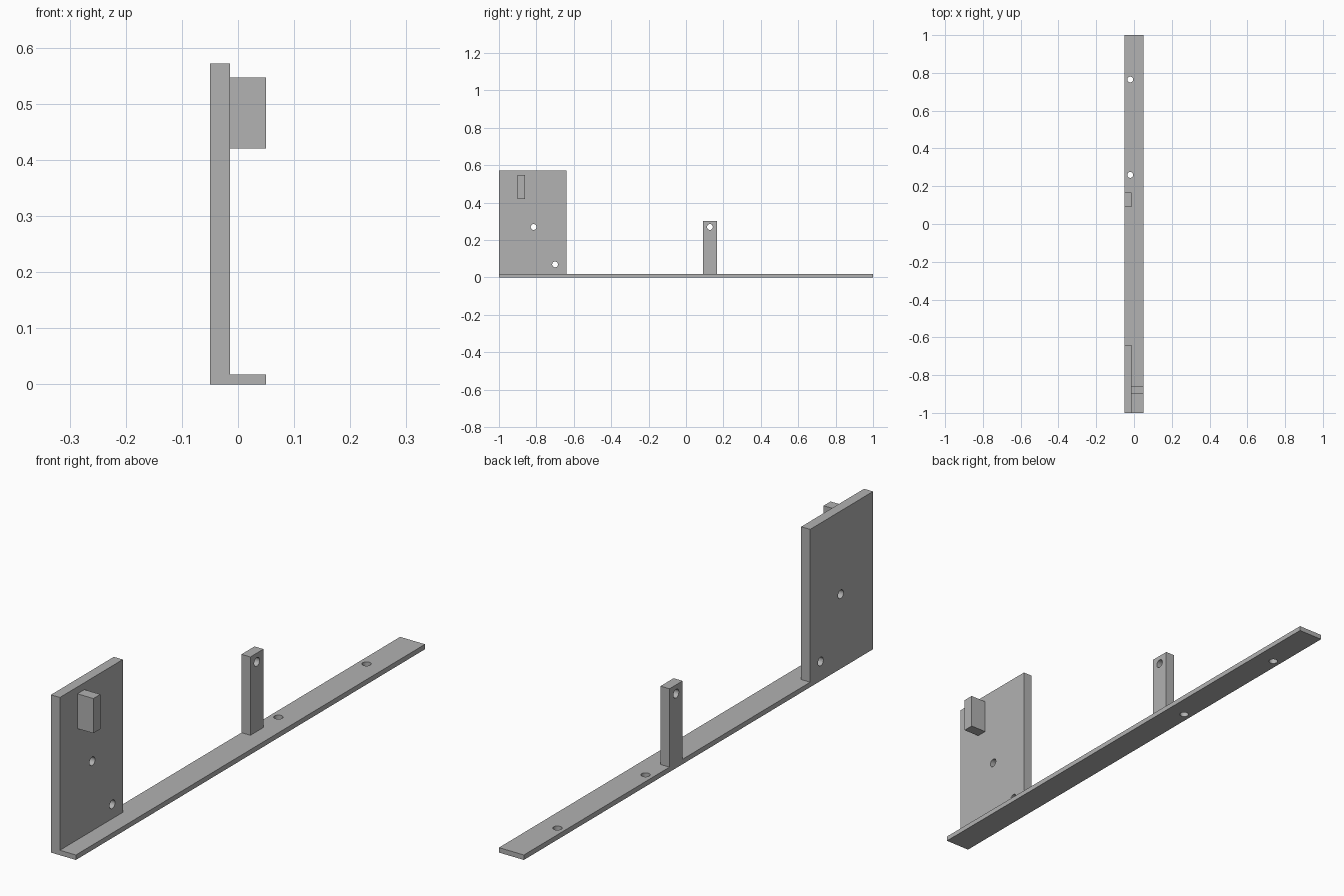
import bpy
import math
from mathutils import Vector

old = bpy.data.objects.get("Cube")
if old:
    bpy.data.objects.remove(old, do_unlink=True)

GREY = (0.445, 0.445, 0.445, 1)
grey = bpy.data.materials.new("plain grey")
grey.use_nodes = True
grey.diffuse_color = GREY
grey.node_tree.nodes["Principled BSDF"].inputs["Base Color"].default_value = GREY


def box(name, low, high):
    """Axis-aligned box between two corners."""
    low, high = Vector(low), Vector(high)
    bpy.ops.mesh.primitive_cube_add(size=1)
    ob = bpy.context.object
    ob.name = name
    for v in ob.data.vertices:
        v.co = (low + high) / 2 + v.co * (high - low)
    ob.data.materials.append(grey)
    return ob


def drill(name, centre, sideways):
    """Round cutter, along x when sideways, otherwise along z."""
    turn = (0, math.pi / 2, 0) if sideways else (0, 0, 0)
    bpy.ops.mesh.primitive_cylinder_add(vertices=32, radius=0.0155, depth=0.12,
                                        location=centre, rotation=turn)
    ob = bpy.context.object
    ob.name = name
    ob.data.materials.append(grey)
    return ob


def combine(target, other, operation):
    """Apply a boolean and discard the second object."""
    mod = target.modifiers.new(operation.lower(), 'BOOLEAN')
    mod.object, mod.operation, mod.solver = other, operation, 'EXACT'
    bpy.context.view_layer.objects.active = target
    bpy.ops.object.modifier_apply(modifier=mod.name)
    bpy.data.objects.remove(other, do_unlink=True)


SIDE, INNER, TOP = -0.05, -0.014, 0.018

# Long base strip, with an upright plate, a post and a small stop block
bracket = box("bracket", (SIDE, -1, 0), (-SIDE, 1, TOP))
parts = [
    box("end_plate", (SIDE, -1, 0), (INNER, -0.64, 0.572)),
    box("post", (SIDE, 0.091, 0), (INNER, 0.166, 0.302)),
    box("stop_block", (INNER - 0.01, -0.9, 0.421), (-SIDE, -0.86, 0.547)),
]
for part in parts:
    combine(bracket, part, 'UNION')

# Screw holes through the plate, the post and the base
for y, z in ((-0.815, 0.27), (-0.7, 0.07), (0.128, 0.27)):
    combine(bracket, drill("side_hole", (INNER, y, z), True), 'DIFFERENCE')
for y in (0.26, 0.765):
    combine(bracket, drill("base_hole", (-0.02, y, 0), False), 'DIFFERENCE')

# Smooth hole walls, crisp edges
bpy.ops.object.select_all(action='DESELECT')
bracket.select_set(True)
bpy.context.view_layer.objects.active = bracket
bpy.ops.object.shade_smooth_by_angle(angle=math.radians(30))
